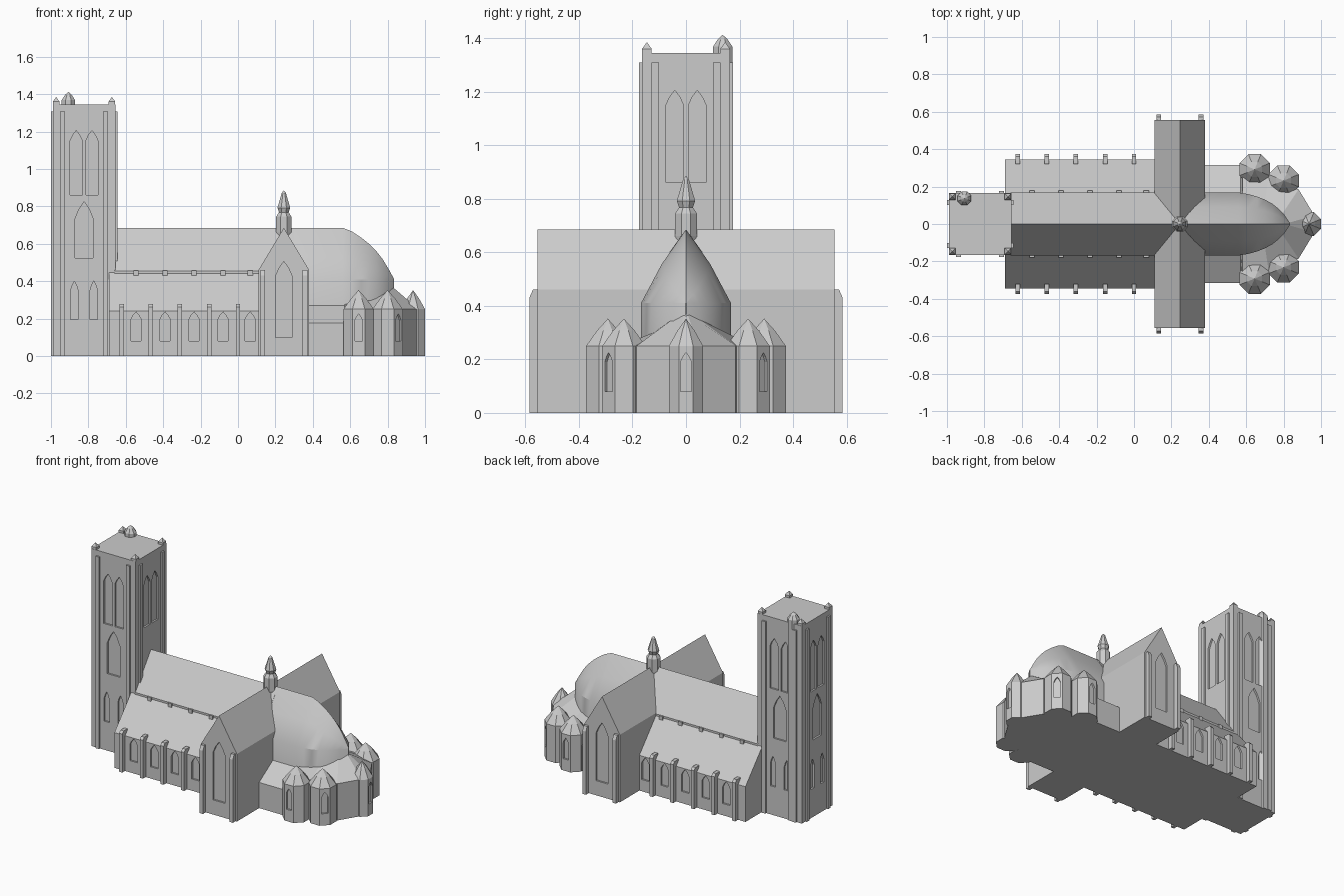
import bpy, bmesh, math
from mathutils import Matrix, Vector

if "Cube" in bpy.data.objects:
    bpy.data.objects.remove(bpy.data.objects["Cube"])

stone = bpy.data.materials.new("pale_grey_stone")
stone.diffuse_color = (0.6, 0.6, 0.6, 1)
stone.use_nodes = True
stone.node_tree.nodes["Principled BSDF"].inputs["Base Color"].default_value = stone.diffuse_color


def make(name, verts, faces):
    me = bpy.data.meshes.new(name)
    me.from_pydata([tuple(v) for v in verts], [], faces)
    bm = bmesh.new()
    bm.from_mesh(me)
    bmesh.ops.remove_doubles(bm, verts=bm.verts, dist=1e-5)
    bmesh.ops.recalc_face_normals(bm, faces=bm.faces)
    bm.to_mesh(me)
    bm.free()
    me.materials.append(stone)
    ob = bpy.data.objects.new(name, me)
    bpy.context.collection.objects.link(ob)
    return ob


def prism(name, profile, y0, y1, mat=Matrix()):
    """Profile in local XZ, extruded along local Y."""
    n = len(profile)
    verts = [mat @ Vector((x, y, z)) for y in (y0, y1) for x, z in profile]
    faces = [list(range(n)), list(range(n, 2 * n))]
    faces += [[i, (i + 1) % n, (i + 1) % n + n, i + n] for i in range(n)]
    return make(name, verts, faces)


def prism_x(name, profile, x0, x1):
    """Profile in world YZ, extruded along X."""
    return prism(name, profile, -x1, -x0, Matrix.Rotation(math.pi / 2, 4, 'Z'))


def box(name, x0, x1, y0, y1, z0, z1):
    return prism(name, [(x0, z0), (x1, z0), (x1, z1), (x0, z1)], y0, y1)


def lathe(name, cx, cy, profile, turn=math.pi / 8, n=8):
    """Rings of n sides; a zero radius closes to a point."""
    verts, faces = [], []
    for r, z in profile:
        for i in range(n):
            a = turn + 2 * math.pi * i / n
            verts.append((cx + r * math.cos(a), cy + r * math.sin(a), z))
    for k in range(len(profile) - 1):
        for i in range(n):
            j = (i + 1) % n
            ring = [k * n + i, k * n + j]
            faces.append(ring + ([k * n + n + i] if profile[k + 1][0] == 0
                                 else [k * n + n + j, k * n + n + i]))
    faces.append(list(range(n)))
    return make(name, verts, faces)


def window(x, y, angle, w, z0, spring, apex, depth=0.012):
    """Pointed cutter; angle 0 faces the front."""
    h, zm = w / 2, spring + 0.55 * (apex - spring)
    prof = [(-h, z0), (h, z0), (h, spring), (h * .57, zm), (0, apex), (-h * .57, zm), (-h, spring)]
    mat = Matrix.Translation((x, y, 0)) @ Matrix.Rotation(angle, 4, 'Z')
    return prism("window_cutter", prof, -0.02, depth, mat)


def cut(ob, cutters):
    bm = bmesh.new()
    for c in cutters:
        bm.from_mesh(c.data)
        bpy.data.objects.remove(c)
    me = bpy.data.meshes.new("cutters")
    bm.to_mesh(me)
    bm.free()
    tool = bpy.data.objects.new("cutters", me)
    tool.hide_render = True
    bpy.context.collection.objects.link(tool)
    mod = ob.modifiers.new("windows", 'BOOLEAN')
    mod.operation, mod.solver, mod.object = 'DIFFERENCE', 'EXACT', tool
    bpy.context.view_layer.objects.active = ob
    bpy.ops.object.modifier_apply(modifier=mod.name)
    bpy.data.objects.remove(tool)


# West tower with three tiers of windows
TX, HX, HY = -0.823, 0.167, 0.165
tower = box("tower", TX - HX, TX + HX, -HY, HY, 0, 1.345)
cutters = []
for k in range(4):
    a = k * math.pi / 2
    out = Vector((math.sin(a), -math.cos(a)))
    side = Vector((math.cos(a), math.sin(a)))
    face = Vector((TX + out.x * HX, out.y * HY))
    tiers = [(-.042, .065, .86, 1.15, 1.205), (.042, .065, .86, 1.15, 1.205)]
    if k != 1:
        tiers += [(0, .095, .525, .735, .825), (-.052, .04, .195, .35, .4), (.052, .04, .195, .35, .4)]
    for off, w, z0, s, ap in tiers:
        p = face + side * off
        cutters.append(window(p.x, p.y, a, w, z0, s, ap))
    # Tower pilasters, two on each face
    for off in (-.115, .115):
        p = face + side * off
        mat = Matrix.Translation((p.x, p.y, 0)) @ Matrix.Rotation(a, 4, 'Z')
        prism("tower_pilaster", [(-.014, 0), (.014, 0), (.014, 1.308), (-.014, 1.308)], -.011, .005, mat)
cut(tower, cutters)

# Corner pinnacles and stair turret
for x in (TX - HX + .018, TX + HX - .018):
    for y in (-.146, .146):
        lathe("pinnacle", x, y, [(.025, 1.33), (.025, 1.36), (0, 1.385)], math.pi / 4, 4)
lathe("stair_turret", -.907, .137, [(.039, 0), (.039, 1.368), (.02, 1.395), (0, 1.412)])

# Aisles, with lean-to roofs, windows and buttresses
aisle = prism_x("aisles", [(-.345, 0), (.345, 0), (.345, .24), (.165, .445), (-.165, .445), (-.345, .24)],
                -.69, .2)
bays = (-.545, -.39, -.235, -.08, .065)
cut(aisle, [window(x, s * .345, 0 if s < 0 else math.pi, .055, .08, .195, .235)
            for x in bays for s in (-1, 1)])
for s in (-1, 1):
    for x in (-.622, -.466, -.311, -.155, 0):
        prism_x("aisle_buttress", [(s * .32, 0), (s * .375, 0), (s * .375, .262), (s * .36, .278), (s * .32, .278)],
                x - .012, x + .012)
    for x in bays:
        box("eave_block", x - .014, x + .014, min(s * .15, s * .178), max(s * .15, s * .178), .42, .456)

# Nave with steep roof
prism_x("nave", [(-.168, 0), (.168, 0), (.168, .455), (0, .685), (-.168, .455)], -.66, .3)

# Transept with gable windows and corner buttresses
transept = prism("transept", [(.11, 0), (.38, 0), (.38, .46), (.245, .685), (.11, .46)], -.555, .555)
cut(transept, [window(.245, -.555, 0, .09, .1, .425, .505),
               window(.245, .555, math.pi, .09, .1, .425, .505)])
for s in (-1, 1):
    for x in (.132, .358):
        prism_x("transept_buttress", [(s * .54, 0), (s * .585, 0), (s * .585, .43), (s * .572, .46), (s * .54, .46)],
                x - .013, x + .013)

# Crossing spirelet
lathe("spirelet", .245, 0, [(.036, .6), (.044, .66), (.044, .745), (.028, .768),
                            (.037, .792), (.012, .872), (0, .885)])

# Choir and rounded apse: sections with ridge height and half width
stations = [(.3, .685, .168), (.56, .685, .168), (.61, .665, .16), (.66, .632, .146), (.70, .60, .13),
            (.74, .56, .108), (.775, .515, .08), (.805, .465, .048), (.835, .41, .002)]
verts, faces = [], []
for x, r, w in stations:
    e = .41
    m = e + (r - e) * .53
    verts += [(x, -w, .1), (x, -w, e), (x, -w * .54, m), (x, 0, r),
              (x, w * .54, m), (x, w, e), (x, w, .1)]
for k in range(len(stations) - 1):
    for i in range(7):
        j = (i + 1) % 7
        faces.append([k * 7 + i, k * 7 + j, k * 7 + 7 + j, k * 7 + 7 + i])
last = 7 * (len(stations) - 1)
faces += [list(range(7)), list(range(last, last + 7))]
choir = make("choir_and_apse", verts, faces)
bpy.ops.object.select_all(action='DESELECT')
choir.select_set(True)
bpy.context.view_layer.objects.active = choir
bpy.ops.object.shade_smooth_by_angle(angle=math.radians(28))

# Ambulatory: outer wall and sloping roof up to the apse
outer = [(.3, .315, .175), (.57, .315, .175), (.58, .30, .25), (.72, .25, .25), (.88, .185, .25), (.965, .045, .25)]
inner = [(.3, .16, .275), (.57, .16, .275), (.58, .16, .28), (.70, .12, .30), (.79, .05, .35), (.825, .006, .37)]


def mirrored(pts):
    return pts + [(x, -y, z) for x, y, z in reversed(pts)]


top, crown = mirrored(outer), mirrored(inner)
n = len(top)
verts = [(x, y, 0) for x, y, z in top] + top + crown
faces = [list(range(n)), list(range(2 * n, 3 * n))]
for row in (0, n):
    for i in range(n):
        j = (i + 1) % n
        faces.append([row + i, row + j, row + n + j, row + n + i])
make("ambulatory", verts, faces)

# Radiating chapels, each with one window facing outward
for x, y, apothem, angle in ((.645, -.292, .081, 0), (.645, .292, .081, math.pi),
                             (.80, -.232, .081, math.pi / 4), (.80, .232, .081, 3 * math.pi / 4),
                             (.936, 0, .064, math.pi / 2)):
    r = apothem / math.cos(math.pi / 8)
    chapel = lathe("chapel", x, y, [(r, 0), (r, .25), (r * .5, .307), (0, .352)])
    cut(chapel, [window(x + math.sin(angle) * apothem, y - math.cos(angle) * apothem,
                        angle, .04, .08, .19, .225)])
